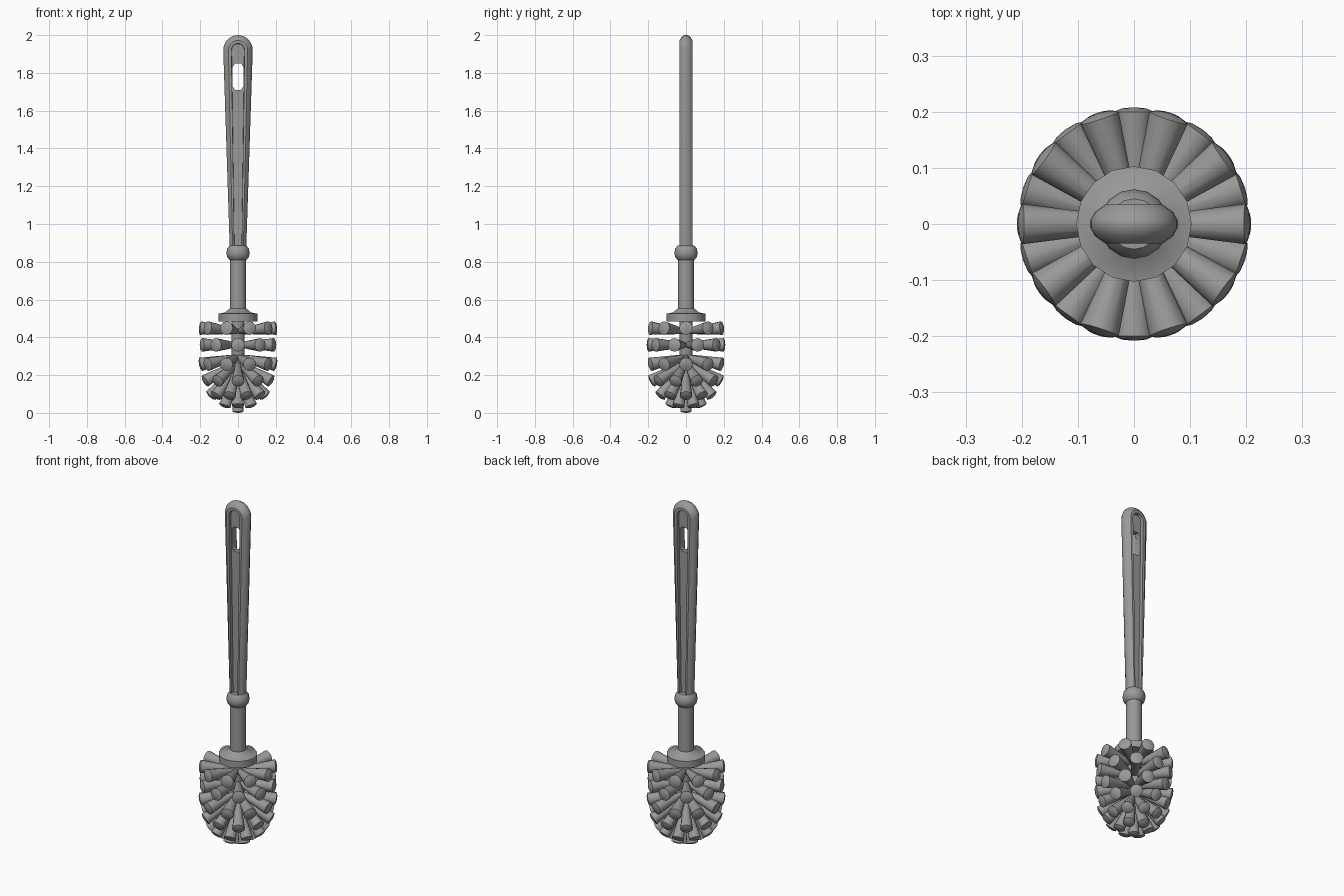
import bpy, bmesh
from math import radians, sin, cos, pi
from mathutils import Matrix, Vector

cube = bpy.data.objects.get("Cube")
if cube:
    bpy.data.objects.remove(cube, do_unlink=True)

grey = bpy.data.materials.new("grey plastic")
grey.use_nodes = True
colour = (0.32, 0.32, 0.32, 1)
grey.diffuse_color = colour
grey.node_tree.nodes["Principled BSDF"].inputs["Base Color"].default_value = colour


def finish(name, bm, angle=None):
    """Turn a bmesh into a named, coloured object."""
    bmesh.ops.recalc_face_normals(bm, faces=bm.faces)
    mesh = bpy.data.meshes.new(name)
    bm.to_mesh(mesh)
    bm.free()
    mesh.materials.append(grey)
    obj = bpy.data.objects.new(name, mesh)
    bpy.context.collection.objects.link(obj)
    if angle:
        smooth(obj, angle)
    return obj


def smooth(obj, angle):
    bpy.ops.object.select_all(action="DESELECT")
    obj.select_set(True)
    bpy.context.view_layer.objects.active = obj
    bpy.ops.object.shade_smooth_by_angle(angle=radians(angle))


def loft(bm, rings):
    """Bridge closed rings of points and cap both ends."""
    loops = [[bm.verts.new(p) for p in ring] for ring in rings]
    n = len(loops[0])
    for a, b in zip(loops, loops[1:]):
        for i in range(n):
            j = (i + 1) % n
            bm.faces.new((a[i], a[j], b[j], b[i]))
    bm.faces.new(loops[0])
    bm.faces.new(loops[-1])


def lathe(bm, profile, sides, matrix=Matrix()):
    """Spin (radius, height) pairs round the local z axis."""
    loft(bm, [[matrix @ Vector((r * cos(2 * pi * i / sides), r * sin(2 * pi * i / sides), h))
               for i in range(sides)] for r, h in profile])


def turned(name, profile, sides=16, angle=35):
    bm = bmesh.new()
    lathe(bm, profile, sides)
    return finish(name, bm, angle)


# Shaft, collar and bead
turned("brush_core", [(0.02, 0.2), (0.035, 0.25), (0.035, 0.5)])
turned("collar", [(0.103, 0.485), (0.103, 0.525), (0.068, 0.532), (0.044, 0.553)])
turned("shaft", [(0.043, 0.5), (0.043, 0.83)])
turned("bead", [(0.044, 0.81), (0.056, 0.822), (0.062, 0.845), (0.057, 0.87), (0.045, 0.885)])


# Handle: tapered arch outline, rounded edges, long groove on both faces
def outline(scale, y):
    base, top, spring = 0.044 * scale, 0.078 * scale, 1.92
    arch = [(top * cos(pi * i / 12), spring + 0.08 * scale * sin(pi * i / 12)) for i in range(13)]
    return [Vector((x, y, z)) for x, z in [(base, 0.88)] + arch + [(-base, 0.88)]]


section = [(0.43, 0.016), (0.45, 0.035), (0.65, 0.035), (0.9, 0.021), (1, 0.006)]
bm = bmesh.new()
loft(bm, [outline(s, -y) for s, y in section] + [outline(s, y) for s, y in reversed(section)])
handle = finish("handle", bm)

# Hanging hole cut through the groove
bm = bmesh.new()
half = [(0.029, 1.73), (0.029, 1.83), (0.016, 1.85)]
hole = half + [(-x, z) for x, z in reversed(half)] + [(-0.016, 1.71), (0.016, 1.71)]
loft(bm, [[(x, y, z) for x, z in hole] for y in (-0.1, 0.1)])
cutter = finish("hole_cutter", bm)
cutter.hide_render = True
mod = handle.modifiers.new("hole", "BOOLEAN")
mod.operation = "DIFFERENCE"
mod.solver = "EXACT"
mod.object = cutter
bpy.ops.object.select_all(action="DESELECT")
handle.select_set(True)
bpy.context.view_layer.objects.active = handle
bpy.ops.object.modifier_apply(modifier=mod.name)
bpy.data.objects.remove(cutter, do_unlink=True)
smooth(handle, 35)


# Bristles: flared tufts with softly domed ends
def bristle(bm, base, tip, width):
    axis = tip - base
    length = axis.length
    matrix = Matrix.Translation(base) @ axis.to_track_quat("Z", "Y").to_matrix().to_4x4()
    lathe(bm, [(0.011, 0), (width, length - 0.008), (width * 0.6, length - 0.002),
               (0.002, length)], 12, matrix)


# Each row: root height, tip radius, tip height, count, tuft radius
rows = [
    (0.43, 0.207, 0.45, 10, 0.036),
    (0.36, 0.208, 0.36, 10, 0.036),
    (0.3, 0.206, 0.255, 10, 0.036),
    (0.27, 0.19, 0.165, 10, 0.034),
    (0.25, 0.15, 0.085, 10, 0.033),
    (0.24, 0.083, 0.03, 6, 0.032),
    (0.22, 0, 0, 1, 0.03),
]
for k, (root, radius, height, count, width) in enumerate(rows):
    bm = bmesh.new()
    start = -pi / 2 + (pi / count if k % 2 == 0 else 0)
    for i in range(count):
        a = start + 2 * pi * i / count
        bristle(bm, Vector((0, 0, root)), Vector((radius * cos(a), radius * sin(a), height)), width)
    finish(f"bristle_row_{k + 1}", bm, 60)
